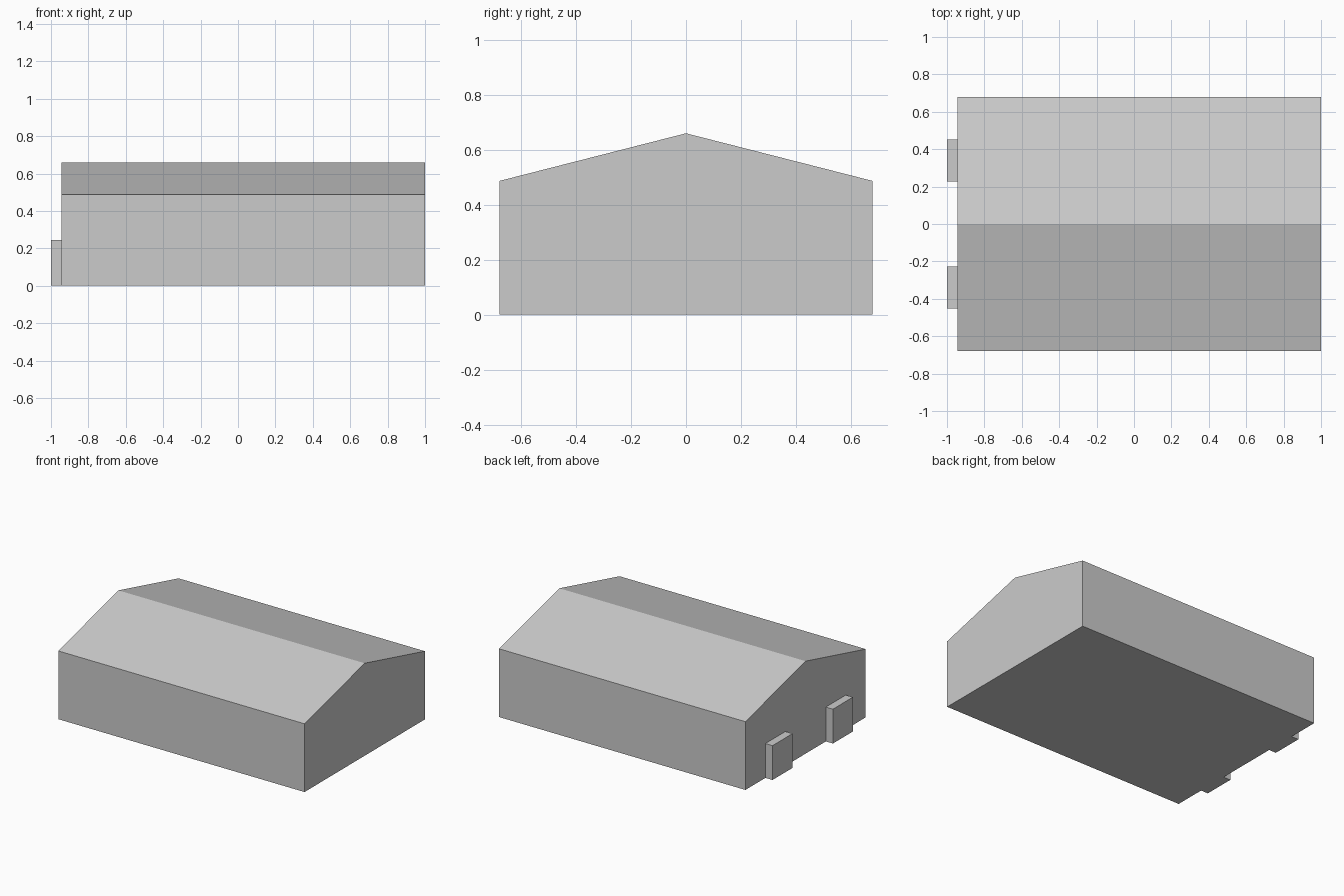
import bpy
import bmesh

if "Cube" in bpy.data.objects:
    bpy.data.objects.remove(bpy.data.objects["Cube"])


def extrude_profile(name, profile, x0, x1):
    """Extrude a closed (y, z) profile along x from x0 to x1."""
    bm = bmesh.new()
    face = bm.faces.new([bm.verts.new((x0, y, z)) for y, z in profile])
    result = bmesh.ops.extrude_face_region(bm, geom=[face])
    moved = [v for v in result["geom"] if isinstance(v, bmesh.types.BMVert)]
    bmesh.ops.translate(bm, verts=moved, vec=(x1 - x0, 0, 0))
    bmesh.ops.recalc_face_normals(bm, faces=bm.faces)
    mesh = bpy.data.meshes.new(name)
    bm.to_mesh(mesh)
    bm.free()
    obj = bpy.data.objects.new(name, mesh)
    bpy.context.collection.objects.link(obj)
    return obj


WALL_X = -0.944          # end wall carrying the doors
HALF_WIDTH, EAVES, RIDGE = 0.678, 0.487, 0.66

# Gabled hall: walls and roof in one profile
extrude_profile("gabled_hall",
                [(-HALF_WIDTH, 0), (HALF_WIDTH, 0), (HALF_WIDTH, EAVES),
                 (0, RIDGE), (-HALF_WIDTH, EAVES)], WALL_X, 1.0)

# Pair of projecting doors on the left end wall
for side, label in ((-1, "front"), (1, "back")):
    y0, y1 = side * 0.228, side * 0.453
    extrude_profile(label + "_door",
                    [(y0, 0), (y1, 0), (y1, 0.245), (y0, 0.245)], -1.0, WALL_X)
